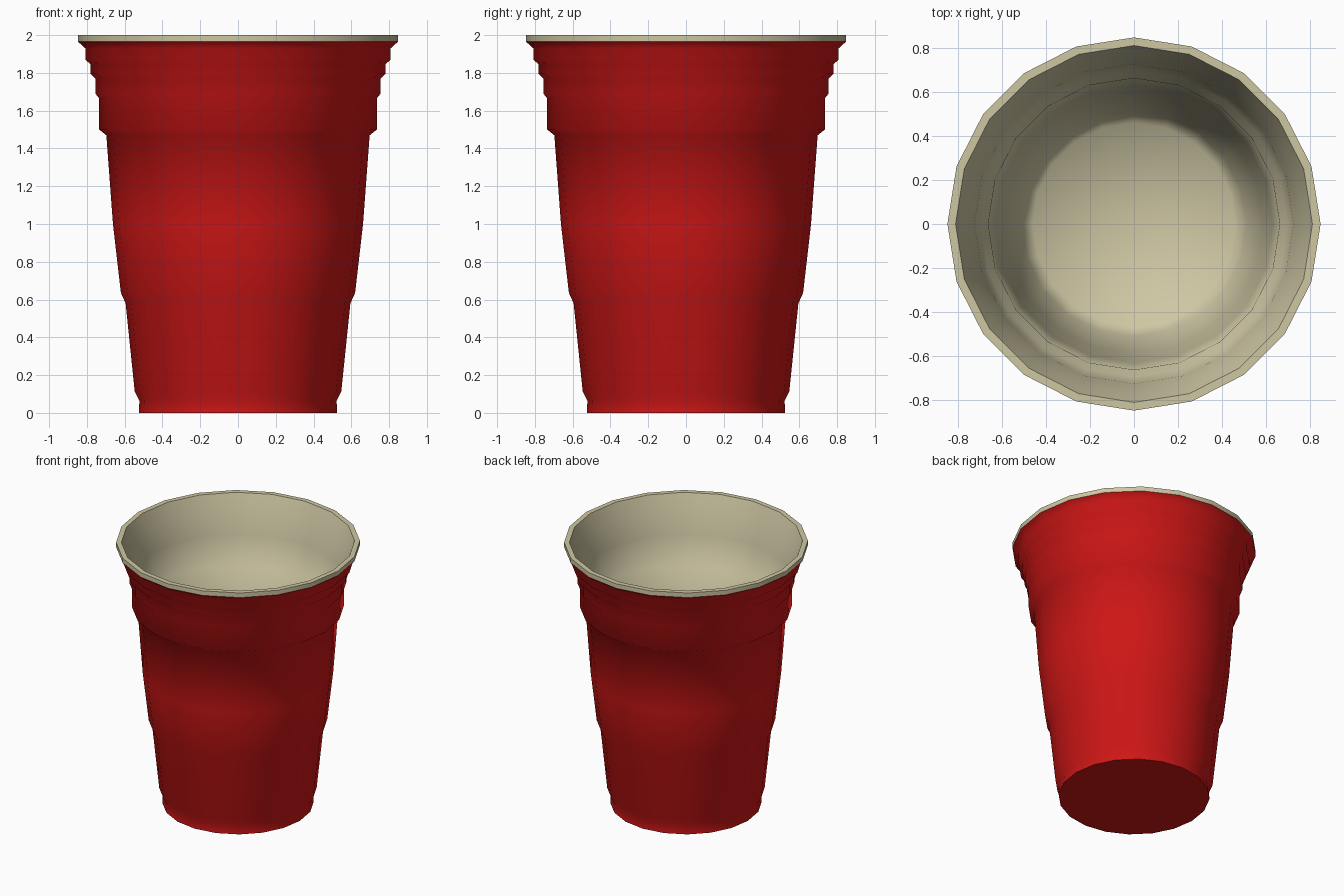
import bpy, bmesh, math

if "Cube" in bpy.data.objects:
    bpy.data.objects.remove(bpy.data.objects["Cube"])

SIDES = 20


def material(name, rgb):
    m = bpy.data.materials.new(name)
    m.diffuse_color = (*rgb, 1)
    m.use_nodes = True
    m.node_tree.nodes["Principled BSDF"].inputs["Base Color"].default_value = m.diffuse_color
    return m


def revolve(name, profile, mat, smooth_angle=62):
    """Turn a (radius, height) profile about z; radius 0 closes to a point."""
    bm = bmesh.new()
    rings = []
    for r, z in profile:
        if r == 0:
            rings.append([bm.verts.new((0, 0, z))] * SIDES)
        else:
            rings.append([bm.verts.new((r * math.cos(math.tau * i / SIDES),
                                        r * math.sin(math.tau * i / SIDES), z))
                          for i in range(SIDES)])
    for a, b in zip(rings, rings[1:]):
        for i in range(SIDES):
            j = (i + 1) % SIDES
            corners = list(dict.fromkeys((a[i], a[j], b[j], b[i])))
            bm.faces.new(corners)
    me = bpy.data.meshes.new(name)
    bm.to_mesh(me)
    bm.free()
    me.materials.append(mat)
    ob = bpy.data.objects.new(name, me)
    bpy.context.collection.objects.link(ob)
    bpy.ops.object.select_all(action='DESELECT')
    ob.select_set(True)
    bpy.context.view_layer.objects.active = ob
    bpy.ops.object.shade_smooth_by_angle(angle=math.radians(smooth_angle))
    return ob


red = material("red_plastic", (0.62, 0.008, 0.008))
cream = material("cream_plastic", (0.62, 0.57, 0.37))

# Red outside: flat base, tapered wall and stepped grip bands up to the rim
revolve("outer_shell", [
    (0, 0), (0.525, 0), (0.522, 0.065), (0.547, 0.115),
    (0.595, 0.58), (0.62, 0.635), (0.662, 1.0), (0.697, 1.47),
    (0.735, 1.5), (0.735, 1.665), (0.755, 1.69), (0.755, 1.77),
    (0.78, 1.795), (0.78, 1.845), (0.808, 1.87), (0.808, 1.93),
    (0.847, 1.965)], red)

# Cream inside: rim lip, inner wall and floor
revolve("rim_and_liner", [
    (0.847, 1.965), (0.847, 2.0), (0.81, 2.0), (0.775, 1.9),
    (0.725, 1.72), (0.695, 1.5), (0.662, 1.47), (0.63, 1.0),
    (0.587, 0.63), (0.51, 0.1), (0.46, 0.04), (0, 0.03)], cream)
